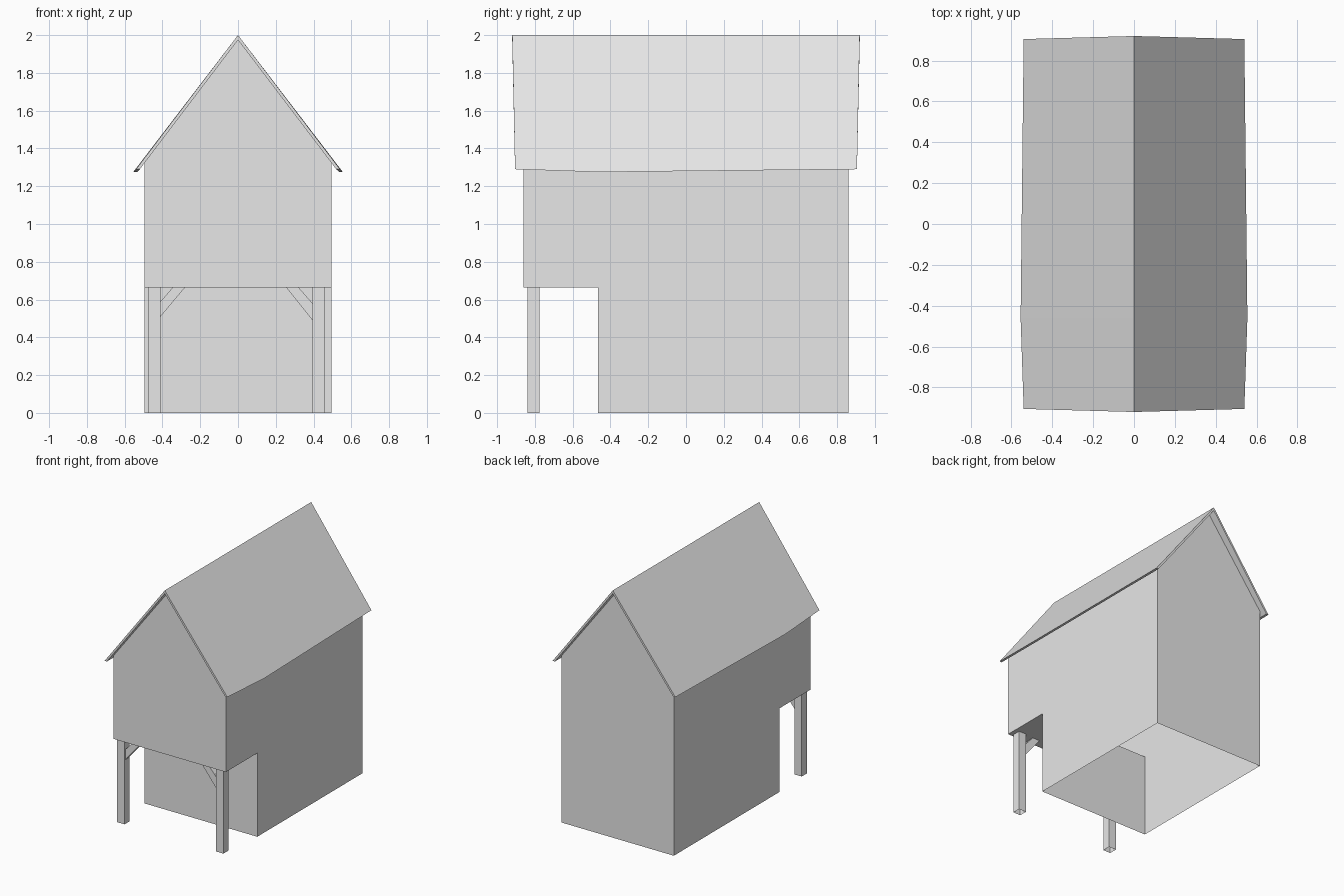
import bpy
import bmesh

cube = bpy.data.objects.get("Cube")
if cube:
    bpy.data.objects.remove(cube, do_unlink=True)

grey = bpy.data.materials.new("plain_grey")
grey.use_nodes = True
grey.diffuse_color = (0.8, 0.8, 0.8, 1)
grey.node_tree.nodes["Principled BSDF"].inputs["Base Color"].default_value = (0.8, 0.8, 0.8, 1)


def finish(name, faces):
    """Make an object from lists of corner points, one list per face."""
    bm = bmesh.new()
    for pts in faces:
        bm.faces.new([bm.verts.new(p) for p in pts])
    bmesh.ops.remove_doubles(bm, verts=bm.verts, dist=0.0001)
    bmesh.ops.recalc_face_normals(bm, faces=bm.faces)
    mesh = bpy.data.meshes.new(name)
    bm.to_mesh(mesh)
    bm.free()
    mesh.materials.append(grey)
    obj = bpy.data.objects.new(name, mesh)
    bpy.context.collection.objects.link(obj)
    return obj


def bridge(a, b):
    """Quads joining two closed loops of equal length."""
    n = len(a)
    return [[a[i], a[(i + 1) % n], b[(i + 1) % n], b[i]] for i in range(n)]


# House walls: open underneath, upper storey overhanging the front
W, D, EAVE, APEX = 0.495, 0.86, 1.33, 1.975
STEP_Y, STEP_Z = -0.465, 0.665
side = [(D, 0), (D, EAVE), (-D, EAVE), (-D, STEP_Z), (STEP_Y, STEP_Z), (STEP_Y, 0)]
right, left = ([(x, y, z) for y, z in side] for x in (-W, W))


def gable(y, base):
    return [(-W, y, base), (W, y, base), (W, y, EAVE), (0, y, APEX), (-W, y, EAVE)]


overhang_floor = [right[3], right[4], left[4], left[3]]
lower_front = [right[4], right[5], left[5], left[4]]
finish("house_walls", [right, left, gable(-D, STEP_Z), gable(D, 0),
                       overhang_floor, lower_front])


# Roof: thin folded slab whose eaves bulge slightly near the front
def roof_section(y_ridge, y_eave, x, z):
    t = 0.02
    return [(-x, y_eave, z), (0, y_ridge, 2), (x, y_eave, z),
            (x - t, y_eave, z), (0, y_ridge, 2 - t * 1.3), (t - x, y_eave, z)]


sections = [roof_section(-0.92, -0.905, 0.54, 1.29),
            roof_section(-0.46, -0.46, 0.555, 1.275),
            roof_section(0.92, 0.905, 0.54, 1.29)]
roof = bridge(sections[0], sections[1]) + bridge(sections[1], sections[2])
for s in (sections[0], sections[2]):
    roof += [[s[0], s[1], s[4], s[5]], [s[1], s[2], s[3], s[4]]]
finish("roof", roof)


# Front posts, open at both ends
def post(name, x0, x1):
    loops = [[(x0, -0.84, z), (x1, -0.84, z), (x1, -0.775, z), (x0, -0.775, z)]
             for z in (0, STEP_Z)]
    finish(name, bridge(*loops))


# Diagonal braces between the posts and the overhang
def brace(name, x, outline):
    loops = [[(x + dx, y, z) for dx, z in outline] for y in (-0.83, -0.785)]
    finish(name, bridge(*loops) + loops)


post("right_post", -0.475, -0.41)
post("left_post", 0.395, 0.46)
brace("right_brace", -0.41, [(0, 0.51), (0.13, STEP_Z), (0.065, STEP_Z), (0, 0.59)])
brace("left_brace", 0.395, [(0, 0.49), (-0.14, STEP_Z), (-0.075, STEP_Z), (0, 0.58)])
